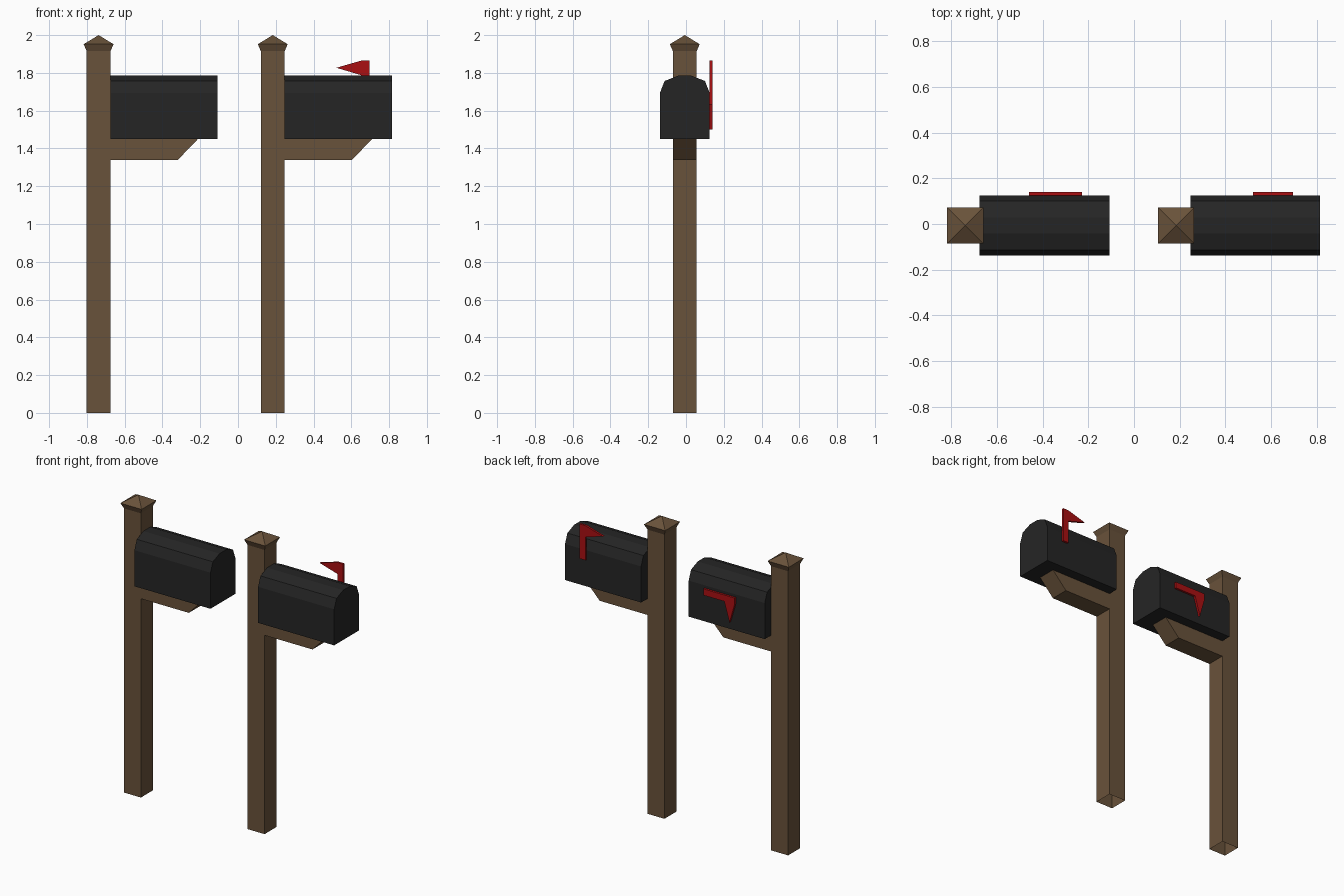
import bpy
import bmesh
import math
from mathutils import Matrix, Vector

if "Cube" in bpy.data.objects:
    bpy.data.objects.remove(bpy.data.objects["Cube"])

CY = -0.0065          # centre line of post and box in y
POST_XS = (-0.738, 0.184)
HALF = 0.063          # half width of the post


def material(name, rgb):
    m = bpy.data.materials.new(name)
    m.diffuse_color = (*rgb, 1.0)
    m.use_nodes = True
    m.node_tree.nodes["Principled BSDF"].inputs["Base Color"].default_value = m.diffuse_color
    return m


WOOD = material("brown wood", (0.141, 0.085, 0.043))
BLACK = material("black metal", (0.0185, 0.0185, 0.0185))
RED = material("red flag", (0.40, 0.005, 0.006))


def finish(name, bm, mat):
    bmesh.ops.recalc_face_normals(bm, faces=bm.faces)
    me = bpy.data.meshes.new(name)
    bm.to_mesh(me)
    bm.free()
    me.materials.append(mat)
    ob = bpy.data.objects.new(name, me)
    bpy.context.collection.objects.link(ob)
    return ob


def extrude(name, points, direction, mat):
    """Closed prism from an outline of 3D points."""
    bm = bmesh.new()
    face = bm.faces.new([bm.verts.new(p) for p in points])
    res = bmesh.ops.extrude_face_region(bm, geom=[face], use_keep_orig=True)
    moved = [v for v in res["geom"] if isinstance(v, bmesh.types.BMVert)]
    bmesh.ops.translate(bm, verts=moved, vec=direction)
    return finish(name, bm, mat)


def post(name, cx):
    """Square post, open at the bottom, with flared pyramid cap."""
    bm = bmesh.new()
    rings = []
    for z, h in ((0, HALF), (1.915, HALF), (1.952, 0.079)):
        rings.append([bm.verts.new((cx + sx * h, CY + sy * h, z))
                      for sx, sy in ((-1, -1), (1, -1), (1, 1), (-1, 1))])
    apex = bm.verts.new((cx, CY, 2.0))
    for i in range(4):
        j = (i + 1) % 4
        for a, b in zip(rings, rings[1:]):
            bm.faces.new((a[i], a[j], b[j], b[i]))
        bm.faces.new((rings[-1][i], rings[-1][j], apex))
    return finish(name, bm, WOOD)


def flag(name, px, pz, angle):
    """Arm with pennant, drawn raised, then turned about its pivot."""
    w, top = 0.0215, 0.212
    outline = [(-w, -w), (w, -w), (w, top), (-w, top),
               (-0.153, top - 0.038), (-w, top - 0.077)]
    rot = Matrix.Rotation(angle, 3, 'Y')
    pts = [rot @ Vector((x, 0, z)) + Vector((px, 0.125, pz)) for x, z in outline]
    return extrude(name, pts, (0, 0.0145, 0), RED)


# box cross-section: straight sides with faceted arch
half_arch = [(0.132, 1.45), (0.132, 1.693), (0.107, 1.757), (0.036, 1.785)]
arch = half_arch + [(-y, z) for y, z in reversed(half_arch)]

for side, cx, angle in (("left", POST_XS[0], -math.pi / 2),
                        ("right", POST_XS[1], 0.0)):
    x0 = cx + HALF
    post(side + "_post", cx)
    # bracket beam with a slanted end
    beam = [(x0, 1.34), (x0 + 0.357, 1.34), (x0 + 0.463, 1.45), (x0, 1.45)]
    extrude(side + "_beam", [(x, CY - HALF, z) for x, z in beam],
            (0, 2 * HALF, 0), WOOD)
    # mailbox
    extrude(side + "_mailbox", [(x0, CY + y, z) for y, z in arch],
            (0.567, 0, 0), BLACK)
    # lowered flag on the left, raised flag on the right
    flag(side + "_flag", cx + 0.490, 1.653, angle)
